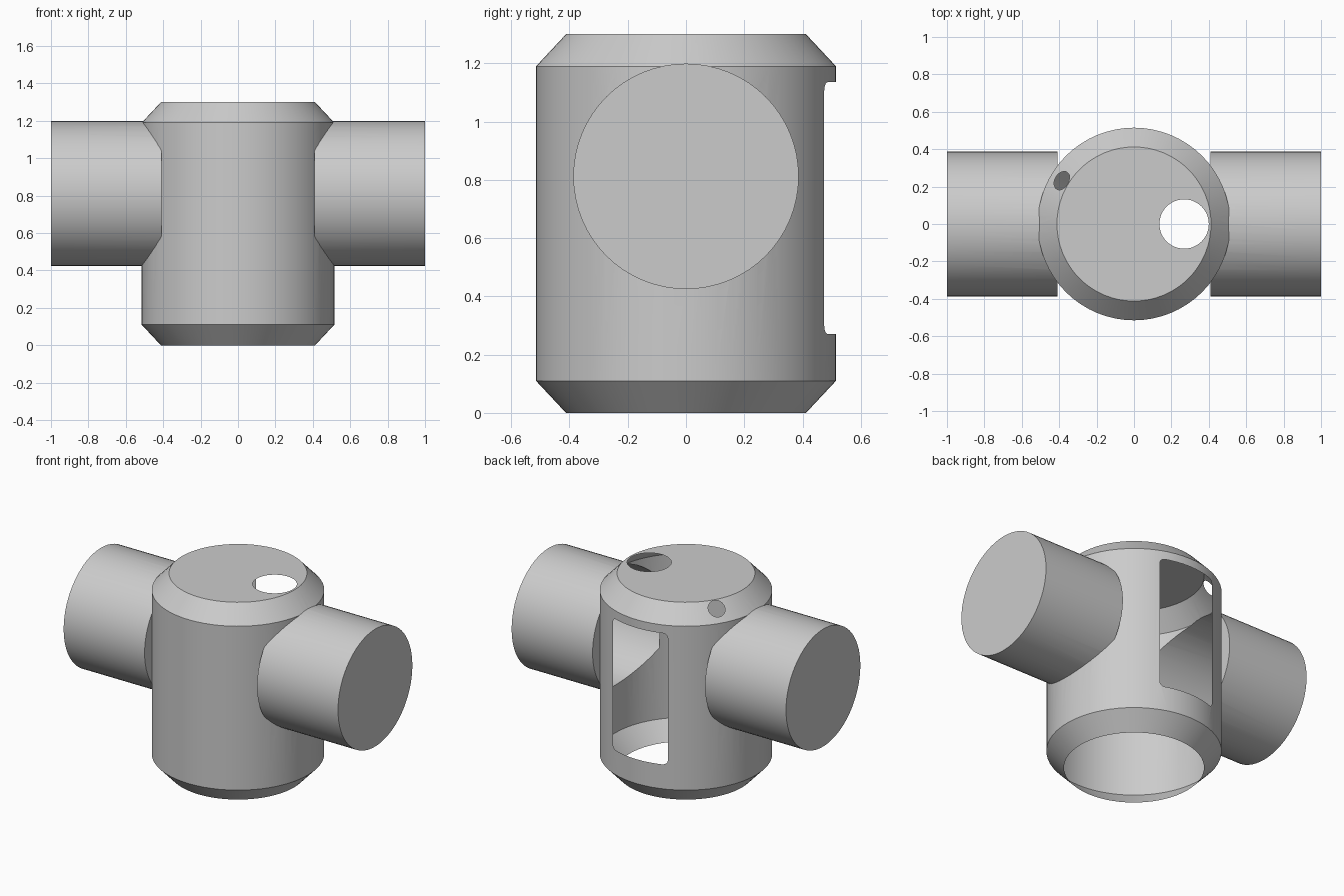
import bpy, bmesh, math
from mathutils import Vector, Matrix

cube = bpy.data.objects.get("Cube")
if cube:
    bpy.data.objects.remove(cube)

grey = bpy.data.materials.new("plain_grey")
grey.use_nodes = True
COLOR = (0.6, 0.6, 0.6, 1)
grey.diffuse_color = COLOR
grey.node_tree.nodes["Principled BSDF"].inputs["Base Color"].default_value = COLOR

# Main dimensions
R, RIM, H, CHAMFER = 0.515, 0.412, 1.3, 0.11
ARM_R, ARM_Z, ARM_START = 0.387, 0.812, 0.41


def finish(name, bm):
    bmesh.ops.recalc_face_normals(bm, faces=bm.faces)
    mesh = bpy.data.meshes.new(name)
    bm.to_mesh(mesh)
    bm.free()
    mesh.materials.append(grey)
    obj = bpy.data.objects.new(name, mesh)
    bpy.context.collection.objects.link(obj)
    return obj


def rod(name, centre, axis, radius, length, sides=64):
    bm = bmesh.new()
    turn = Vector(axis).to_track_quat('Z', 'Y').to_matrix().to_4x4()
    bmesh.ops.create_cone(bm, cap_ends=True, segments=sides, radius1=radius,
                          radius2=radius, depth=length,
                          matrix=Matrix.Translation(centre) @ turn)
    return finish(name, bm)


def combine(target, tool, operation):
    mod = target.modifiers.new(operation, 'BOOLEAN')
    mod.operation, mod.object, mod.solver = operation, tool, 'EXACT'
    bpy.context.view_layer.objects.active = target
    bpy.ops.object.modifier_apply(modifier=mod.name)
    bpy.data.objects.remove(tool)


def profile_radius(z):
    edge = min(z, H - z)
    return RIM + (R - RIM) * min(edge / CHAMFER, 1)


# Chamfered drum, stacked from rings
bm = bmesh.new()
rings = []
for z in (0, CHAMFER, H - CHAMFER, H):
    ring = bmesh.ops.create_circle(bm, segments=64, radius=profile_radius(z),
                                   matrix=Matrix.Translation((0, 0, z)))["verts"]
    rings.append(ring)
for low, high in zip(rings, rings[1:]):
    for i in range(64):
        j = (i + 1) % 64
        bm.faces.new((low[i], low[j], high[j], high[i]))
bm.faces.new(rings[0])
bm.faces.new(rings[-1])
body = finish("pipe_housing", bm)

# Side arms
for side in (-1, 1):
    arm = rod("side_arm", (side * (1 + ARM_START) / 2, 0, ARM_Z), (side, 0, 0),
              ARM_R, 1 - ARM_START)
    combine(body, arm, 'UNION')

# Back window with softened corners
bm = bmesh.new()
bmesh.ops.create_cube(bm, size=1, matrix=Matrix.Translation((0, 0.5, 0.703))
                      @ Matrix.Diagonal((0.4, 0.4, 0.865, 1)))
corners = [e for e in bm.edges if abs(e.verts[0].co.y - e.verts[1].co.y) > 0.1]
bmesh.ops.bevel(bm, geom=corners, offset=0.03, segments=3, profile=0.5, affect='EDGES')
combine(body, finish("window_cutter", bm), 'DIFFERENCE')

# Round hole in the lid, small hole in the upper chamfer
combine(body, rod("lid_cutter", (0.268, 0, H), (0, 0, 1), 0.132, 0.4, 48), 'DIFFERENCE')
angle = math.radians(149)
out = Vector((math.cos(angle), math.sin(angle), 0))
combine(body, rod("chamfer_cutter", out * 0.45 + Vector((0, 0, 1.257)),
                  out + Vector((0, 0, 1)), 0.053, 0.24, 32), 'DIFFERENCE')

# Open the bottom and strip the cut walls, leaving a thin hollow skin
bm = bmesh.new()
bm.from_mesh(body.data)
inner = []
for f in bm.faces:
    c = f.calc_center_median()
    inside = 0.001 < c.z < H - 0.001 and math.hypot(c.x, c.y) < profile_radius(c.z) - 0.02
    if inside or c.z < 0.001:
        inner.append(f)
bmesh.ops.delete(bm, geom=inner, context='FACES')
bm.to_mesh(body.data)
bm.free()

bpy.ops.object.select_all(action='DESELECT')
body.select_set(True)
bpy.context.view_layer.objects.active = body
bpy.ops.object.shade_smooth_by_angle(angle=math.radians(30))
